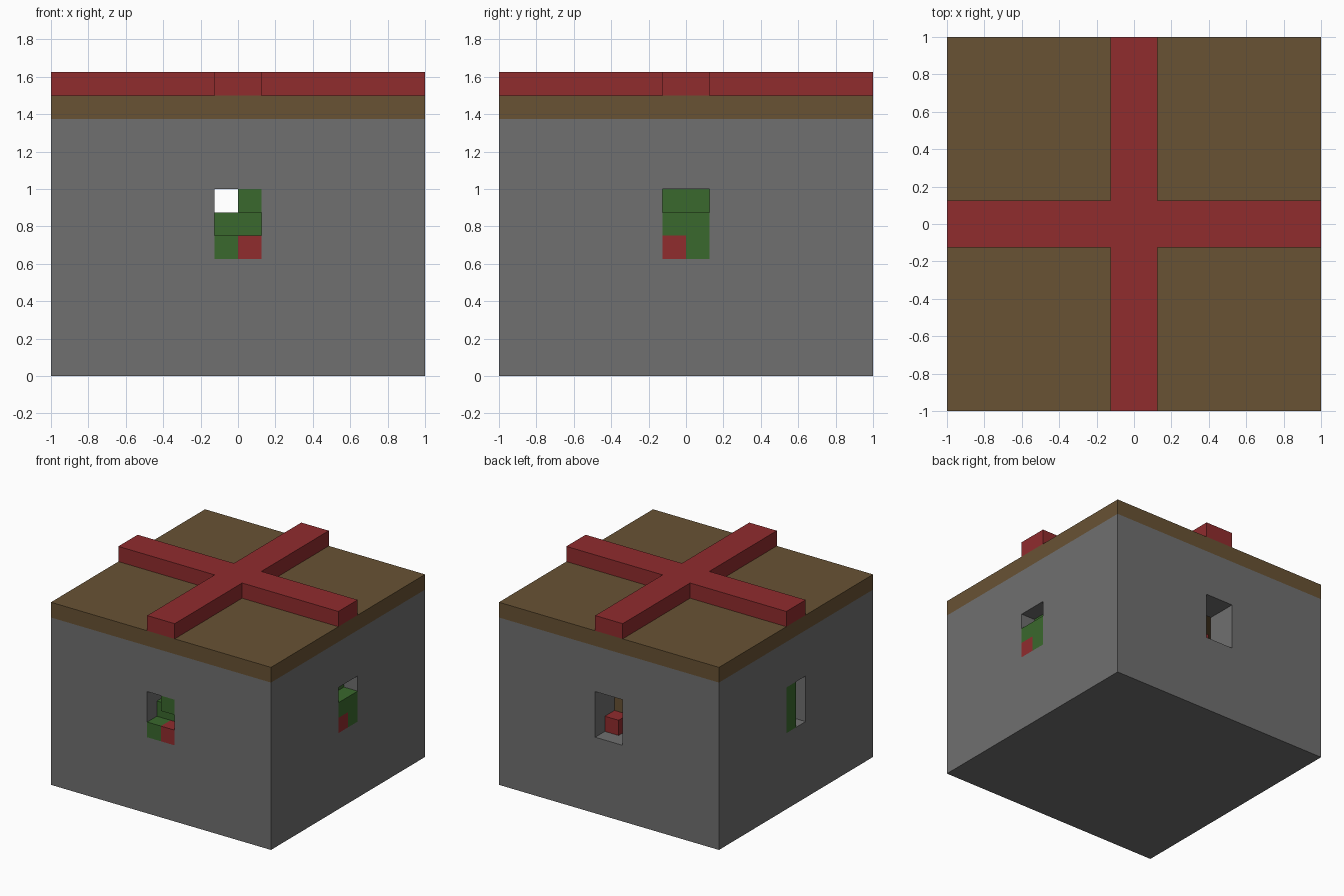
import bpy
import bmesh

cube = bpy.data.objects.get("Cube")
if cube:
    bpy.data.objects.remove(cube, do_unlink=True)

V = 0.125  # one block


def material(name, rgb):
    m = bpy.data.materials.new(name)
    m.use_nodes = True
    m.diffuse_color = (*rgb, 1)
    m.node_tree.nodes["Principled BSDF"].inputs["Base Color"].default_value = (*rgb, 1)
    return m


GREY = material("stone grey", (0.16, 0.16, 0.16))
BROWN = material("wood brown", (0.14, 0.085, 0.034))
RED = material("ribbon red", (0.28, 0.025, 0.027))
GREEN = material("leaf green", (0.042, 0.14, 0.026))


def prism(name, outline, z0, z1, mat):
    """Extrude a flat outline between two heights, all in blocks."""
    bm = bmesh.new()
    face = bm.faces.new([bm.verts.new((x * V, y * V, z0 * V)) for x, y in outline])
    top = bmesh.ops.extrude_face_region(bm, geom=[face])["geom"]
    bmesh.ops.translate(bm, vec=(0, 0, (z1 - z0) * V),
                        verts=[g for g in top if isinstance(g, bmesh.types.BMVert)])
    bmesh.ops.recalc_face_normals(bm, faces=bm.faces)
    mesh = bpy.data.meshes.new(name)
    bm.to_mesh(mesh)
    bm.free()
    mesh.materials.append(mat)
    ob = bpy.data.objects.new(name, mesh)
    bpy.context.collection.objects.link(ob)
    return ob


def box(name, x, y, z, mat):
    (x0, x1), (y0, y1) = sorted(x), sorted(y)
    return prism(name, [(x0, y0), (x1, y0), (x1, y1), (x0, y1)], *z, mat)


def cut(target, cutter):
    cutter.hide_render = True
    mod = target.modifiers.new("cut", "BOOLEAN")
    mod.operation = "DIFFERENCE"
    mod.solver = "EXACT"
    mod.object = cutter
    bpy.context.view_layer.objects.active = target
    bpy.ops.object.modifier_apply(modifier=mod.name)
    bpy.data.objects.remove(cutter, do_unlink=True)


# Hollow walls with a window opening through each side
walls = box("walls", (-8, 8), (-8, 8), (0, 11), GREY)
cut(walls, box("room_cutter", (-6, 6), (-6, 6), (1, 12), GREY))
cut(walls, box("window_cutter_y", (-1, 1), (-9, 9), (5, 8), GREY))
cut(walls, box("window_cutter_x", (-9, 9), (-1, 1), (5, 8), GREY))

# Roof slab and crossed ribbon
box("roof", (-8, 8), (-8, 8), (11, 12), BROWN)
cross = [(-8, -1), (-1, -1), (-1, -8), (1, -8), (1, -1), (8, -1),
         (8, 1), (1, 1), (1, 8), (-1, 8), (-1, 1), (-8, 1)]
prism("roof_ribbon", cross, 12, 13, RED)


def filling(side, part, across, depth, z, mat):
    """Block set in a window; depth is counted inwards from the outer face."""
    near, far = 8 - depth[0], 8 - depth[1]
    sign = -1 if side in ("front", "left_hand") else 1
    inward = (sign * near, sign * far)
    x, y = (across, inward) if side in ("front", "back") else (inward, across)
    box(f"{side}_window_{part}", x, y, z, mat)


# Front window greenery
filling("front", "low_leaf", (-1, 0), (0, 1), (5, 6), GREEN)
filling("front", "berry", (0, 1), (0, 1), (5, 6), RED)
filling("front", "middle_leaves", (-1, 1), (1, 2), (6, 7), GREEN)
filling("front", "top_leaf", (0, 1), (0, 1), (7, 8), GREEN)

# Window on the +x side
filling("right_hand", "berry", (-1, 0), (0, 1), (5, 6), RED)
filling("right_hand", "low_leaf", (0, 1), (0, 1), (5, 6), GREEN)
filling("right_hand", "middle_leaves", (-1, 1), (0, 1), (6, 7), GREEN)
filling("right_hand", "top_leaves", (-1, 1), (1, 2), (7, 8), GREEN)

# Window on the -x side
filling("left_hand", "leaves", (0, 1), (0, 1), (5, 8), GREEN)

# Back window
filling("back", "berry", (0, 1), (1, 2), (5, 6), RED)
filling("back", "post", (0, 1), (2, 3), (1, 8), BROWN)
